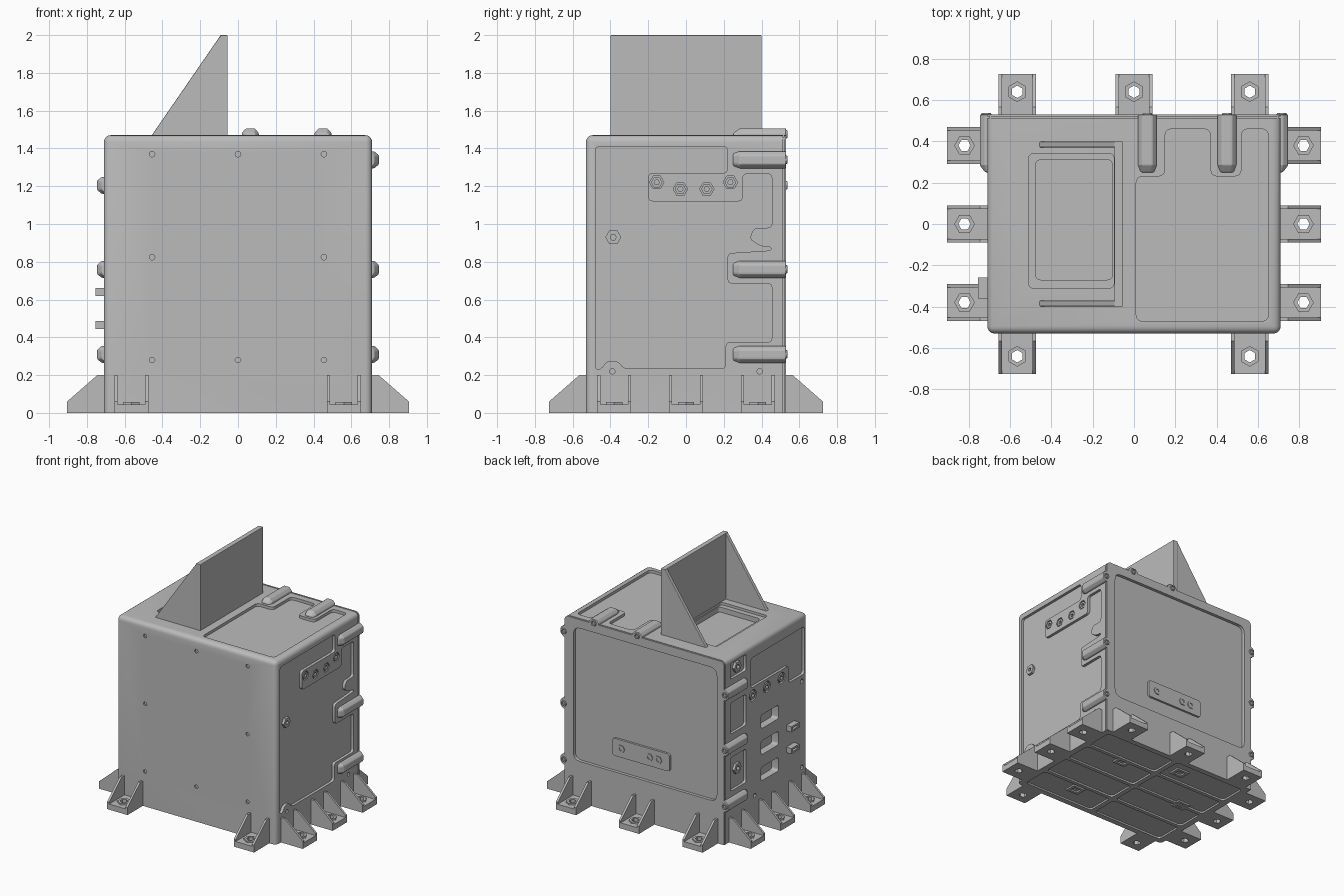
import bpy, bmesh, math
from mathutils import Vector, Matrix

old = bpy.data.objects.get("Cube")
if old:
    bpy.data.objects.remove(old, do_unlink=True)

grey = bpy.data.materials.new("cast_grey")
grey.use_nodes = True
grey.diffuse_color = (0.5, 0.5, 0.5, 1)
grey.node_tree.nodes["Principled BSDF"].inputs["Base Color"].default_value = (0.5, 0.5, 0.5, 1)

# ---- helpers ----
ORDER = {"x": (2, 0, 1), "y": (0, 2, 1), "z": (0, 1, 2)}


def place(axis, u, v, w):
    c = (u, v, w)
    return Vector([c[i] for i in ORDER[axis]])


def rect(u0, u1, v0, v1):
    return [(u0, v0), (u1, v0), (u1, v1), (u0, v1)]


def ngon(u, v, r, n=6, turn=0.0):
    return [(u + r * math.cos(turn + math.tau * i / n),
             v + r * math.sin(turn + math.tau * i / n)) for i in range(n)]


def rounded(pts, r=0.025, steps=4):
    out = []
    for i, p in enumerate(pts):
        p, a, b = Vector(p), Vector(pts[i - 1]), Vector(pts[(i + 1) % len(pts)])
        s = p + (a - p).normalized() * min(r, (a - p).length * 0.48)
        e = p + (b - p).normalized() * min(r, (b - p).length * 0.48)
        for k in range(steps + 1):
            t = k / steps
            out.append(tuple(s * (1 - t) ** 2 + p * 2 * t * (1 - t) + e * t * t))
    return out


def loft(bm, sections):
    rows = [[bm.verts.new(p) for p in s] for s in sections]
    n = len(rows[0])
    for a, b in zip(rows, rows[1:]):
        for i in range(n):
            bm.faces.new((a[i], a[(i + 1) % n], b[(i + 1) % n], b[i]))
    bm.faces.new(rows[0])
    bm.faces.new(rows[-1])


def prism(bm, pts, axis, w0, w1):
    loft(bm, [[place(axis, u, v, w) for u, v in pts] for w in (w0, w1)])


def ring(bm, outer, inner, axis, w0, w1):
    rows = [[bm.verts.new(place(axis, u, v, w)) for u, v in pts]
            for pts, w in ((outer, w0), (outer, w1), (inner, w1), (inner, w0))]
    n = len(outer)
    for k in range(4):
        a, b = rows[k], rows[(k + 1) % 4]
        for i in range(n):
            bm.faces.new((a[i], a[(i + 1) % n], b[(i + 1) % n], b[i]))


def finish(bm, name, bevel=0.0):
    bmesh.ops.recalc_face_normals(bm, faces=bm.faces)
    me = bpy.data.meshes.new(name)
    bm.to_mesh(me)
    bm.free()
    ob = bpy.data.objects.new(name, me)
    bpy.context.scene.collection.objects.link(ob)
    me.materials.append(grey)
    if bevel:
        m = ob.modifiers.new("edge", "BEVEL")
        m.width, m.segments, m.limit_method = bevel, 2, "ANGLE"
    return ob


def cut(target, bm):
    tool = finish(bm, "cutter")
    tool.hide_render = True
    m = target.modifiers.new("cut", "BOOLEAN")
    m.operation, m.solver, m.object = "DIFFERENCE", "EXACT", tool
    bpy.context.view_layer.update()
    ev = target.evaluated_get(bpy.context.evaluated_depsgraph_get())
    me = bpy.data.meshes.new_from_object(ev)
    target.modifiers.clear()
    target.data = me
    bpy.data.objects.remove(tool, do_unlink=True)


X, Y, Z = 0.71, 0.53, 1.47

# ---- housing with rounded front, top and side edges ----
bm = bmesh.new()
prism(bm, rect(-X, X, -Y, Y), "z", 0, Z)
edges = [e for e in bm.edges
         if not all(v.co.y > Y - 0.01 for v in e.verts) and not all(v.co.z < 0.01 for v in e.verts)]
bmesh.ops.bevel(bm, geom=edges, offset=0.035, segments=4, profile=0.5, affect="EDGES")
body = finish(bm, "housing")

# ---- shallow recessed panels ----
c = bmesh.new()
top_panel = [(0.01, -0.47), (0.65, -0.47), (0.65, 0.46), (0.52, 0.46), (0.52, 0.23), (0.37, 0.23),
             (0.37, 0.46), (0.15, 0.46), (0.15, 0.23), (0.01, 0.23)]
prism(c, rounded(top_panel, 0.035), "z", Z - 0.022, Z + 0.1)
prism(c, rounded(rect(-0.51, -0.097, -0.31, 0.34)), "z", Z - 0.02, Z + 0.1)
left_panel = [(-0.48, 0.23), (-0.45, 0.23), (-0.42, 0.275), (-0.36, 0.275), (-0.33, 0.235), (0.21, 0.235),
              (0.21, 0.375), (0.455, 0.375), (0.455, 0.685), (0.22, 0.685), (0.22, 0.845), (0.45, 0.86),
              (0.45, 0.88), (0.40, 0.88), (0.335, 0.92), (0.36, 0.98), (0.455, 0.98), (0.455, 1.265),
              (0.30, 1.265), (0.30, 1.12), (-0.20, 1.12), (-0.20, 1.27), (0.22, 1.27), (0.22, 1.41),
              (-0.48, 1.41)]
prism(c, rounded(left_panel), "x", X - 0.022, X + 0.1)
right_panel = [(-0.49, 0.99), (-0.29, 0.99), (-0.29, 1.13), (0.19, 1.13), (0.19, 1.37), (-0.49, 1.37)]
for pts in (right_panel, rect(0.25, 0.45, 1.30, 1.43), rect(0.25, 0.45, 0.86, 1.11),
            rect(0.25, 0.45, 0.40, 0.67)):
    prism(c, rounded(pts), "x", -X - 0.1, -X + 0.022)
prism(c, rounded(rect(-0.645, 0.63, 0.33, 1.40), 0.06), "y", Y - 0.025, Y + 0.1)
for x in (-0.34, 0.34):
    for i in range(4):
        y = -0.375 + i * 0.25
        prism(c, rounded(rect(x - 0.32, x + 0.32, y - 0.11, y + 0.11), 0.03), "z", -0.1, 0.014)
cut(body, c)

# ---- deep pockets, windows, screw holes and rear seam ----
c = bmesh.new()
prism(c, rounded(rect(-0.475, -0.105, -0.27, 0.31)), "z", Z - 0.06, Z + 0.1)
for x in (-0.455, 0, 0.455):
    for z in (0.28, 0.825, 1.37):
        if x or z != 0.825:
            prism(c, ngon(x, z, 0.015, 10), "y", -Y - 0.1, -Y + 0.012)
pad_bolts = [(-0.155, 1.22), (-0.03, 1.185), (0.11, 1.185), (0.235, 1.22)]
port_bolts = [(0.163, 1.065), (-0.015, 1.065), (-0.2, 1.065)]
for y, z in pad_bolts:
    prism(c, ngon(y, z, 0.038), "x", X - 0.02, X + 0.1)
for y, z in port_bolts:
    prism(c, ngon(y, z, 0.045, 12), "x", -X - 0.1, -X + 0.02)
for y in (-0.39, 0.39):
    prism(c, ngon(y, 0.22, 0.015, 8), "x", X - 0.03, X + 0.1)
for y, z in ((0.14, 0.25), (-0.457, 0.25), (-0.457, 0.94)):
    prism(c, ngon(y, z, 0.018, 8), "x", -X - 0.1, -X + 0.03)
for z in (0.39, 0.6, 0.81):
    prism(c, rounded(rect(-0.16, 0.06, z - 0.055, z + 0.055), 0.02), "x", -X - 0.1, -X + 0.06)
ring(c, rect(-1, 1, -0.5, 2), rect(-X + 0.012, X - 0.012, -0.4, Z - 0.012), "y", 0.513, 0.519)
cut(body, c)

# ---- bolts sitting in the side walls ----
bm = bmesh.new()
for y, z in pad_bolts:
    ring(bm, ngon(y, z, 0.03), ngon(y, z, 0.014), "x", X - 0.025, X - 0.003)
for y, z in port_bolts:
    ring(bm, ngon(y, z, 0.034), ngon(y, z, 0.016), "x", -X, -X + 0.03)
for y, z, r in ((-0.385, 0.93, 0.042), (0.39, 0.93, 0.025)):
    ring(bm, ngon(y, z, r), ngon(y, z, 0.016), "x", X - 0.03, X - 0.002)
ring(bm, ngon(0.35, 1.365, 0.045), ngon(0.35, 1.365, 0.02), "x", -X + 0.002, -X + 0.03)
ring(bm, ngon(0.35, 0.55, 0.045), ngon(0.35, 0.55, 0.02), "x", -X + 0.002, -X + 0.03)
finish(bm, "wall_bolts")

# ---- rear terminal pad ----
bm = bmesh.new()
prism(bm, rounded(rect(-0.22, 0.29, 0.455, 0.595)), "y", Y - 0.03, Y - 0.008)
for x in (0.21, -0.04, -0.12):
    ring(bm, ngon(x, 0.525, 0.032), ngon(x, 0.525, 0.016), "y", Y - 0.02, Y - 0.002)
finish(bm, "rear_pad")

# ---- square sockets under the floor ----
bm = bmesh.new()
for x, y in ((0.3, 0.22), (0.3, -0.33), (-0.14, 0.37), (-0.46, 0)):
    ring(bm, rect(x - 0.055, x + 0.055, y - 0.045, y + 0.045),
         rect(x - 0.03, x + 0.03, y - 0.025, y + 0.025), "z", 0.001, 0.03)
finish(bm, "floor_sockets")

# ---- screw lugs along the rear edge ----
LUG = [(-0.03, -0.045), (0.012, -0.045), (0.036, -0.024), (0.036, 0.024), (0.012, 0.045), (-0.03, 0.045)]


def lug(name, origin, out, side):
    out, side, back = Vector(out), Vector(side), Vector((0, 1, 0))
    bm = bmesh.new()
    loft(bm, [[Vector(origin) + out * (u if u < 0 else u * k) + side * v * (0.6 + 0.4 * k) + back * y
               for u, v in LUG] for y, k in ((0.25, 0.3), (0.285, 1), (Y, 1))])
    o = Vector(origin)
    centre = o + out * 0.005
    ring(bm, ngon(centre.x, centre.z, 0.026), ngon(centre.x, centre.z, 0.012), "y", Y - 0.01, Y + 0.008)
    finish(bm, name, 0.006)


for s, label, heights in ((1, "left", (0.31, 0.76, 1.34)), (-1, "right", (0.31, 0.76, 1.205))):
    for i, z in enumerate(heights):
        lug(f"{label}_lug_{i + 1}", (s * X, 0, z), (s, 0, 0), (0, 0, 1))
for i, x in enumerate((0.065, 0.45)):
    lug(f"top_lug_{i + 1}", (x, 0, Z), (0, 0, 1), (1, 0, 0))

# ---- slotted connectors on the right wall ----
for i, z in enumerate((0.465, 0.64)):
    bm = bmesh.new()
    ring(bm, rect(-0.36, -0.26, z - 0.022, z + 0.022), rect(-0.345, -0.275, z - 0.008, z + 0.008),
         "x", -0.755, -X + 0.01)
    finish(bm, f"connector_{i + 1}")

# ---- hood on top: upright wall and two sloping cheeks ----
bm = bmesh.new()
prism(bm, rect(-0.095, -0.055, Z - 0.01, 2.0), "y", -0.4, 0.4)
finish(bm, "hood_wall", 0.004)
for s, label in ((1, "rear"), (-1, "front")):
    bm = bmesh.new()
    prism(bm, [(-0.46, Z - 0.005), (-0.093, 1.998), (-0.06, 1.998), (-0.06, Z - 0.005)], "y", s * 0.37, s * 0.399)
    finish(bm, f"hood_cheek_{label}", 0.005)

# ---- mounting feet ----
HOLE = 0.11
PLATE = [(0.195, 0), (0.195, 0.09), (-0.02, 0.09), (-0.02, 0), (-0.02, -0.09), (0.195, -0.09)]


def foot(name, x, y, angle):
    bm = bmesh.new()
    ring(bm, PLATE, ngon(HOLE, 0, 0.03), "z", 0, 0.045)
    ring(bm, ngon(HOLE, 0, 0.05), ngon(HOLE, 0, 0.03), "z", 0.043, 0.057)
    for s in (-1, 1):
        prism(bm, [(-0.02, 0), (0.195, 0), (0.195, 0.06), (0.035, 0.2), (-0.02, 0.2)],
              "y", s * 0.073, s * 0.0901)
    bm.transform(Matrix.Translation((x, y, 0)) @ Matrix.Rotation(math.radians(angle), 4, "Z"))
    finish(bm, name)


for i, y in enumerate((-0.38, 0, 0.38)):
    foot(f"left_foot_{i + 1}", X, y, 0)
    foot(f"right_foot_{i + 1}", -X, y, 180)
for i, x in enumerate((-0.565, 0, 0.56)):
    foot(f"back_foot_{i + 1}", x, Y, 90)
    if x:
        foot(f"front_foot_{i + 1}", x, -Y, -90)

# ---- soft shading on the housing fillets ----
bpy.ops.object.select_all(action="DESELECT")
body.select_set(True)
bpy.context.view_layer.objects.active = body
bpy.ops.object.shade_smooth_by_angle(angle=math.radians(35))
